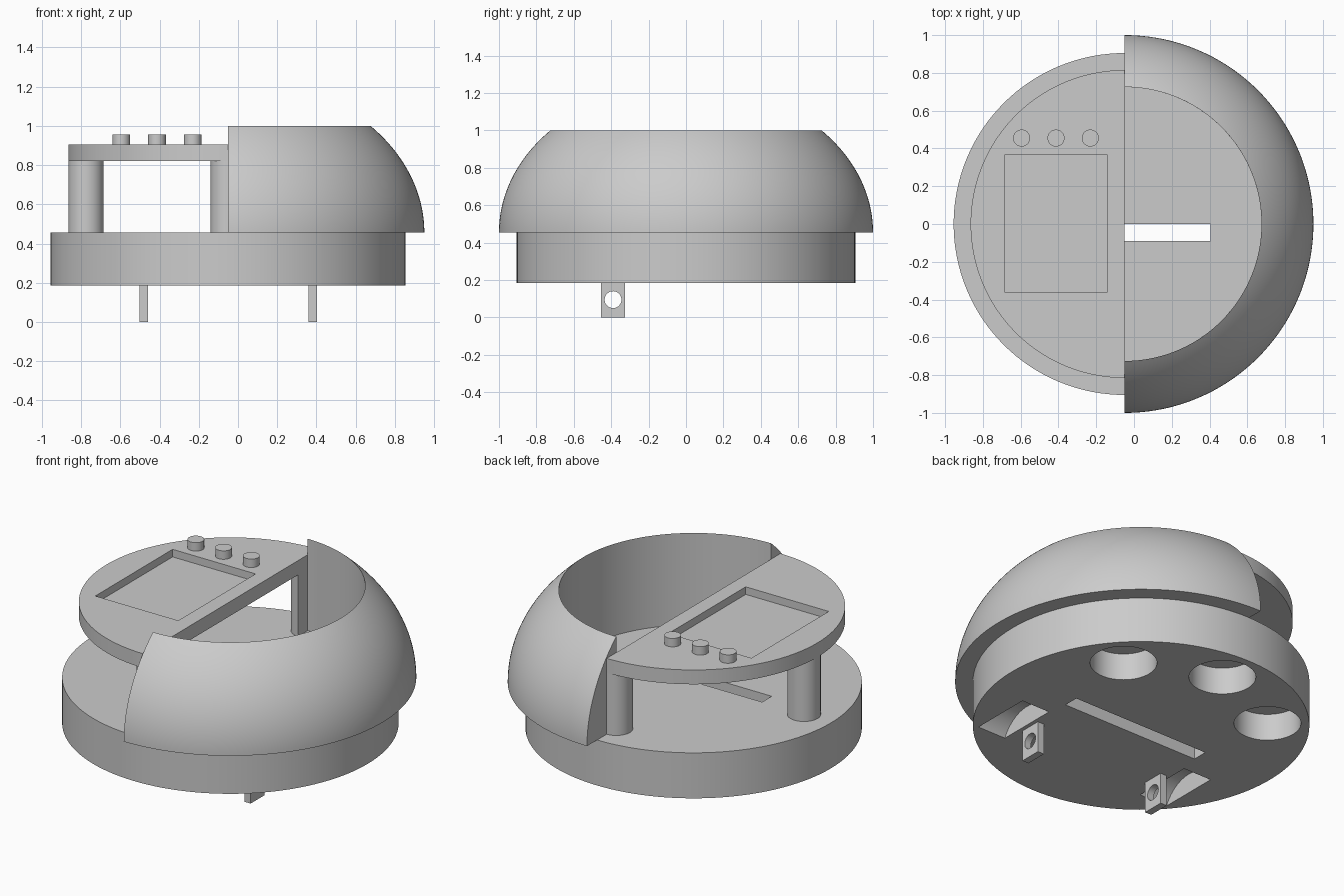
import bpy
import bmesh
from math import pi, sin, cos, radians

cube = bpy.data.objects.get("Cube")
if cube:
    bpy.data.objects.remove(cube, do_unlink=True)

CX = -0.05            # shared axis of the round parts
FLOOR = 0.455         # top of the base
BOTTOM = 0.185        # underside of the base
PLATE_LOW, PLATE_TOP = 0.82, 0.905

grey = bpy.data.materials.new("plain grey")
grey.use_nodes = True
COLOUR = (0.6, 0.6, 0.6, 1)
grey.diffuse_color = COLOUR
grey.node_tree.nodes["Principled BSDF"].inputs["Base Color"].default_value = COLOUR


def finish(name, bm):
    bmesh.ops.recalc_face_normals(bm, faces=bm.faces)
    mesh = bpy.data.meshes.new(name)
    bm.to_mesh(mesh)
    bm.free()
    mesh.materials.append(grey)
    ob = bpy.data.objects.new(name, mesh)
    bpy.context.collection.objects.link(ob)
    return ob


def loft(name, rings, closed=False):
    """Skin between matching rings and cap both ends."""
    bm = bmesh.new()
    loops = [[bm.verts.new(p) for p in ring] for ring in rings]
    for a, b in zip(loops, loops[1:]):
        for i in range(len(a)):
            j = (i + 1) % len(a)
            bm.faces.new((a[i], a[j], b[j], b[i]))
    bm.faces.new(loops[0])
    bm.faces.new(loops[-1])
    return finish(name, bm)


def arc(x, y, r, start=0, end=360, n=128):
    count = n if end - start == 360 else n + 1
    step = radians(end - start) / n
    return [(x + r * cos(radians(start) + i * step),
             y + r * sin(radians(start) + i * step)) for i in range(count)]


def prism(name, outline, z0, z1):
    return loft(name, [[(x, y, z) for x, y in outline] for z in (z0, z1)])


def box(name, x0, x1, y0, y1, z0, z1):
    return prism(name, [(x0, y0), (x1, y0), (x1, y1), (x0, y1)], z0, z1)


def x_cylinder(name, x0, x1, y, z, r):
    ring = arc(y, z, r, n=64)
    return loft(name, [[(x, a, b) for a, b in ring] for x in (x0, x1)])


def cut(ob, cutters):
    for c in cutters:
        c.hide_render = True
        mod = ob.modifiers.new("cut", 'BOOLEAN')
        mod.operation = 'DIFFERENCE'
        mod.solver = 'EXACT'
        mod.object = c
    deps = bpy.context.evaluated_depsgraph_get()
    mesh = bpy.data.meshes.new_from_object(ob.evaluated_get(deps))
    ob.modifiers.clear()
    ob.data = mesh
    for c in cutters:
        bpy.data.objects.remove(c, do_unlink=True)


parts = []

# Round base with slot, three sensor pockets and two wheel wells
base = prism("base", arc(CX, 0, 0.905), BOTTOM, FLOOR)
cutters = [box("slot_cutter", -0.5, 0.405, -0.09, 0, 0, 1)]
for angle in (42, 90, 138):
    px, py = CX + 0.68 * cos(radians(angle)), 0.68 * sin(radians(angle))
    cutters.append(prism("pocket_cutter", arc(px, py, 0.18, n=64), 0.1, BOTTOM + 0.16))
for side in (-1, 1):
    cutters.append(x_cylinder("well_cutter", CX + side * 0.475, CX + side * 0.66,
                              -0.39, 0.095, 0.205))
cut(base, cutters)
parts.append(base)

# Axle brackets under the base
for side, label in ((1, "left"), (-1, "right")):
    xs = sorted((CX + side * 0.41, CX + side * 0.452))
    bracket = box(label + "_bracket", *xs, -0.455, -0.325, 0, BOTTOM)
    cut(bracket, [x_cylinder("axle_cutter", xs[0] - 0.1, xs[1] + 0.1, -0.39, 0.095, 0.045)])
    parts.append(bracket)

# Half dome with a straight round bore
STEPS = 32
top_angle = math_top = 0.7596
rise = (1 - FLOOR) / sin(top_angle)
profile = [(0.725, FLOOR)] + [
    (cos(top_angle * i / STEPS), FLOOR + rise * sin(top_angle * i / STEPS))
    for i in range(STEPS + 1)]
rings = []
for i in range(97):
    a = -pi / 2 + pi * i / 96
    rings.append([(CX + r * cos(a), r * sin(a), z) for r, z in profile])
parts.append(loft("half_dome", rings))

# Half-round control plate with a sunken screen
plate = prism("control_plate", arc(CX, 0, 0.815, 90, 270), PLATE_LOW, PLATE_TOP)
cut(plate, [box("screen_cutter", -0.685, -0.14, -0.36, 0.365, PLATE_TOP - 0.045, 1)])
parts.append(plate)

# Push buttons
for i in range(3):
    parts.append(prism("button_%d" % (i + 1), arc(-0.595 + i * 0.182, 0.455, 0.045, n=48),
                       PLATE_TOP, PLATE_TOP + 0.05))

# Pillars: one full, two halved where they meet the dome
parts.append(prism("side_pillar", arc(CX - 0.725, 0, 0.09, n=64), FLOOR, PLATE_LOW))
for y, label in ((-0.725, "front"), (0.725, "back")):
    parts.append(prism(label + "_pillar", arc(CX, y, 0.09, 90, 270, 32), FLOOR, PLATE_LOW))

# Smooth the curved walls, keep edges sharp
bpy.ops.object.select_all(action='DESELECT')
for ob in parts:
    ob.select_set(True)
bpy.context.view_layer.objects.active = parts[0]
bpy.ops.object.shade_smooth_by_angle(angle=radians(30))
